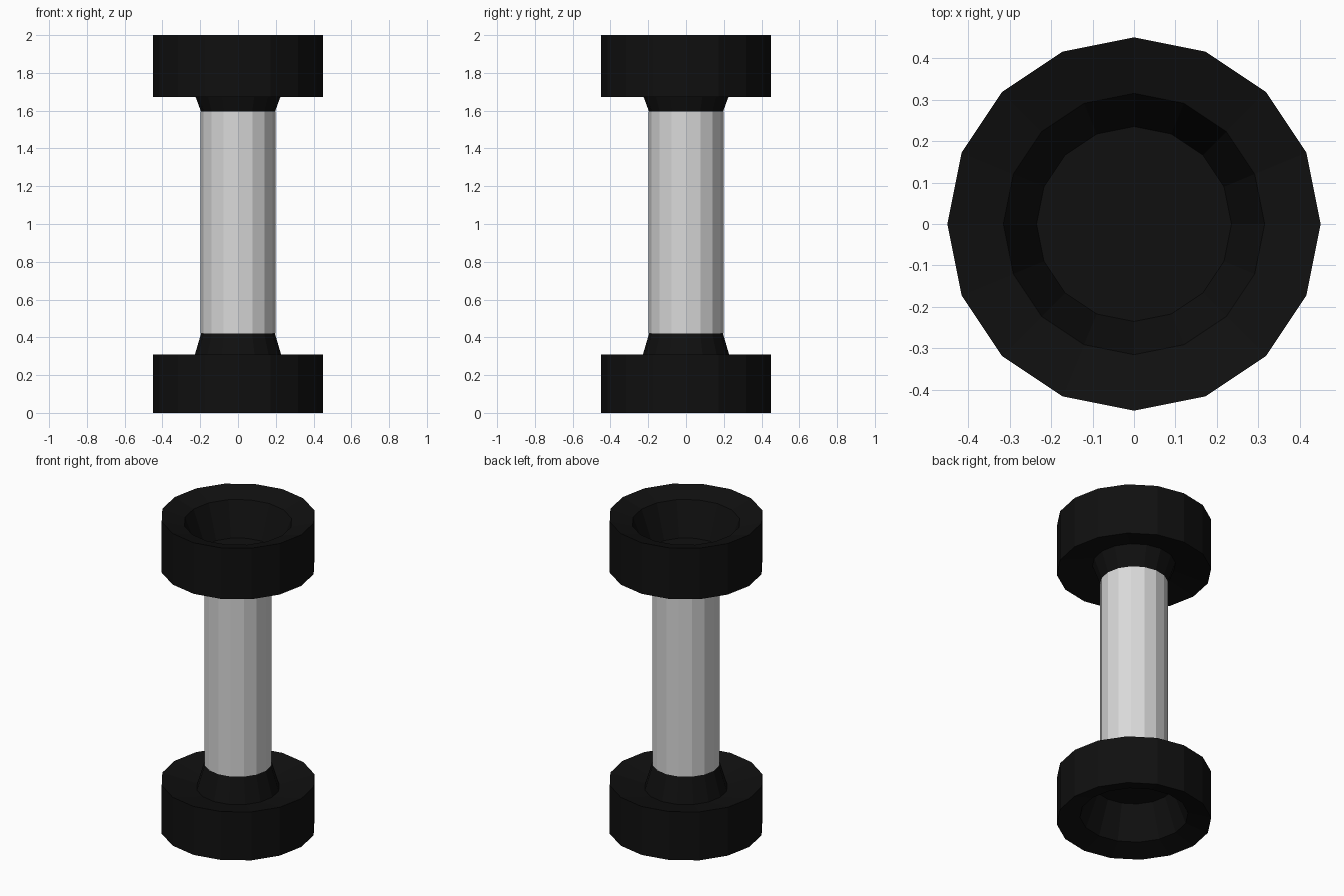
import bpy, bmesh, math

if "Cube" in bpy.data.objects:
    bpy.data.objects.remove(bpy.data.objects["Cube"])

SIDES = 16


def material(name, value):
    m = bpy.data.materials.new(name)
    m.diffuse_color = (value, value, value, 1)
    m.use_nodes = True
    m.node_tree.nodes["Principled BSDF"].inputs["Base Color"].default_value = m.diffuse_color
    return m


black = material("black rubber", 0.005)
silver = material("silver metal", 0.7)


def lathe(name, profile, mat):
    """Revolve (radius, z) points around z; close the ends that touch the axis."""
    bm = bmesh.new()
    rings = []
    for r, z in profile:
        if r == 0:
            rings.append([bm.verts.new((0, 0, z))] * SIDES)
        else:
            rings.append([bm.verts.new((r * math.cos(2 * math.pi * i / SIDES),
                                        r * math.sin(2 * math.pi * i / SIDES), z))
                          for i in range(SIDES)])
    for a, b in zip(rings, rings[1:]):
        for i in range(SIDES):
            j = (i + 1) % SIDES
            bm.faces.new(list(dict.fromkeys((a[i], a[j], b[j], b[i]))))
    bmesh.ops.recalc_face_normals(bm, faces=bm.faces)
    mesh = bpy.data.meshes.new(name)
    bm.to_mesh(mesh)
    bm.free()
    mesh.materials.append(mat)
    obj = bpy.data.objects.new(name, mesh)
    bpy.context.collection.objects.link(obj)
    return obj


# Weight: recessed outer face, straight rim, dished inner face, tapered collar
def weight(name, rim, collar, place):
    profile = [(0, 0.25), (0.235, 0.25), (0.315, 0.04), (0.45, 0),
               (0.45, rim), (0.242, rim - 0.048), (0.194, collar), (0, collar)]
    lathe(name, [(r, place(z)) for r, z in profile], black)


weight("lower_weight", 0.31, 0.425, lambda z: z)
weight("upper_weight", 0.327, 0.41, lambda z: 2 - z)

# Handle bar between the collars
lathe("handle", [(0, 0.42), (0.198, 0.42), (0.198, 1.595), (0, 1.595)], silver)
